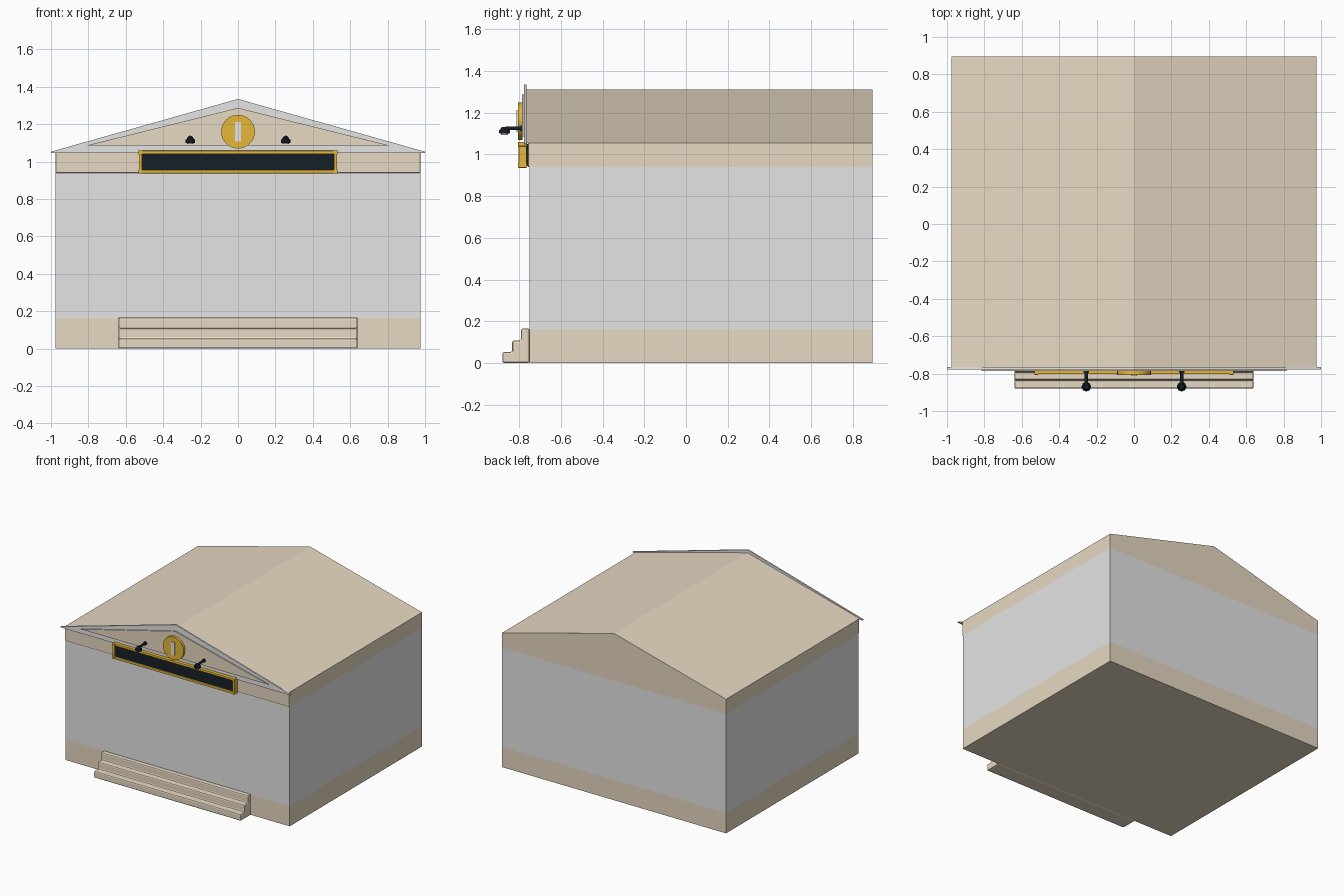
import bpy, bmesh, math
from mathutils import Matrix, Vector

cube = bpy.data.objects.get("Cube")
if cube:
    bpy.data.objects.remove(cube, do_unlink=True)


def material(name, rgb):
    m = bpy.data.materials.new(name)
    m.use_nodes = True
    m.diffuse_color = (*rgb, 1)
    m.node_tree.nodes["Principled BSDF"].inputs["Base Color"].default_value = (*rgb, 1)
    return m


STONE = material("beige stone", (0.80, 0.69, 0.54))
GREY = material("wall grey", (0.78, 0.78, 0.78))
GOLD = material("gold", (0.79, 0.48, 0.04))
DARK = material("near black", (0.008, 0.014, 0.02))


def finish(name, bm, mats, bevel=0, smooth=False):
    bmesh.ops.recalc_face_normals(bm, faces=bm.faces)
    mesh = bpy.data.meshes.new(name)
    bm.to_mesh(mesh)
    bm.free()
    ob = bpy.data.objects.new(name, mesh)
    bpy.context.collection.objects.link(ob)
    for m in mats:
        mesh.materials.append(m)
    if bevel:
        mod = ob.modifiers.new("soft edges", "BEVEL")
        mod.width, mod.segments = bevel, 2
    if smooth:
        bpy.ops.object.select_all(action="DESELECT")
        ob.select_set(True)
        bpy.context.view_layer.objects.active = ob
        bpy.ops.object.shade_smooth_by_angle(angle=math.radians(35))
    return ob


def box(name, x, y, z, mat, bevel=0):
    """Box between the given (low, high) limits on each axis."""
    bm = bmesh.new()
    bmesh.ops.create_cube(bm, size=1)
    for v in bm.verts:
        v.co = [lim[0] if c < 0 else lim[1] for c, lim in zip(v.co, (x, y, z))]
    return finish(name, bm, [mat], bevel)


def prism(name, points, axis, low, high, mat, bevel=0):
    """Extrude a 2D outline along x (outline in yz) or y (outline in xz)."""
    bm = bmesh.new()
    verts = [bm.verts.new((low, a, b) if axis == "x" else (a, low, b)) for a, b in points]
    face = bm.faces.new(verts)
    ext = bmesh.ops.extrude_face_region(bm, geom=[face])
    move = Vector((high - low, 0, 0)) if axis == "x" else Vector((0, high - low, 0))
    bmesh.ops.translate(bm, vec=move,
                        verts=[g for g in ext["geom"] if isinstance(g, bmesh.types.BMVert)])
    return finish(name, bm, [mat], bevel)


def cylinder(name, centre, radii, depth, axis, mat, sides=32, bevel=0):
    bm = bmesh.new()
    bmesh.ops.create_cone(bm, cap_ends=True, segments=sides, radius1=radii[0],
                          radius2=radii[1], depth=depth)
    turn = Vector((0, 0, 1)).rotation_difference(Vector(axis)).to_matrix().to_4x4()
    bmesh.ops.transform(bm, matrix=Matrix.Translation(centre) @ turn, verts=bm.verts)
    return finish(name, bm, [mat], bevel, smooth=True)


HALF, FRONT, BACK = 0.975, -0.75, 0.895
PLINTH, FRIEZE, EAVES = 0.16, 0.94, 1.055

# Walls, with stone plinth and frieze bands chosen by height
bm = bmesh.new()
bmesh.ops.create_cube(bm, size=1)
for v in bm.verts:
    v.co = (math.copysign(HALF, v.co.x), FRONT if v.co.y < 0 else BACK,
            0 if v.co.z < 0 else EAVES)
for level in (PLINTH, FRIEZE):
    bmesh.ops.bisect_plane(bm, geom=bm.verts[:] + bm.edges[:] + bm.faces[:],
                           plane_co=(0, 0, level), plane_no=(0, 0, 1))
for f in bm.faces:
    f.material_index = int(PLINTH < f.calc_center_median().z < FRIEZE)
finish("walls", bm, [STONE, GREY])

# Gabled roof and front fascia
prism("roof", [(-HALF, EAVES), (HALF, EAVES), (0, 1.312)], "y", -0.766, BACK, STONE)
box("front_fascia", (-HALF, HALF), (-0.758, FRONT), (FRIEZE, EAVES), STONE, 0.004)

# Pediment with raised stone panel
prism("pediment", [(-1, 1.047), (1, 1.047), (1, 1.053), (0, 1.335), (-1, 1.053)],
      "y", -0.777, -0.765, GREY)
prism("pediment_panel", [(-0.815, 1.085), (0.815, 1.085), (0, 1.287)],
      "y", -0.786, -0.776, STONE)

# Stepped entrance
prism("entrance_steps",
      [(FRONT, 0), (-0.88, 0), (-0.88, 0.053), (-0.833, 0.053), (-0.833, 0.108),
       (-0.79, 0.108), (-0.79, 0.166), (FRONT, 0.166)],
      "x", -0.64, 0.64, STONE, 0.009)

# Sign board in a gold frame with rounded corner blocks
box("sign_board", (-0.52, 0.52), (-0.792, -0.757), (0.945, 1.05), DARK)
for label, z in (("lower", 0.946), ("upper", 1.05)):
    box(f"sign_rail_{label}", (-0.525, 0.525), (-0.802, -0.764),
        (z - 0.009, z + 0.009), GOLD, 0.003)
for label, s in (("left", 1), ("right", -1)):
    x = s * 0.521
    box(f"sign_post_{label}", (x - 0.009, x + 0.009), (-0.802, -0.764),
        (0.945, 1.051), GOLD, 0.003)
    for end, z in (("lower", 0.947), ("upper", 1.049)):
        box(f"sign_corner_{end}_{label}", (x - 0.011, x + 0.011), (-0.806, -0.762),
            (z - 0.011, z + 0.011), GOLD, 0.004)

# Round medallion with an upright bar
cylinder("medallion", (0, -0.795, 1.16), (0.09, 0.09), 0.022, (0, 1, 0), GOLD, 48)
box("medallion_bar", (-0.016, 0.016), (-0.812, -0.805), (1.108, 1.212), GREY)

# Sign lamps on short arms
for label, s in (("left", 1), ("right", -1)):
    x = s * 0.255
    cylinder(f"lamp_mount_{label}", (x, -0.789, 1.125), (0.014, 0.014), 0.01, (0, 1, 0), DARK, 16)
    cylinder(f"lamp_arm_{label}", (x, -0.826, 1.125), (0.009, 0.009), 0.08, (0, 1, 0), DARK, 12)
    cylinder(f"lamp_cap_{label}", (x, -0.87, 1.124), (0.022, 0.013), 0.016, (0, 0, 1), DARK, 8)
    cylinder(f"lamp_head_{label}", (x, -0.87, 1.109), (0.026, 0.026), 0.018, (0, 0, 1), DARK, 8, 0.003)
    cylinder(f"lamp_lens_{label}", (x, -0.87, 1.098), (0.016, 0.018), 0.008, (0, 0, 1), GREY, 16)
